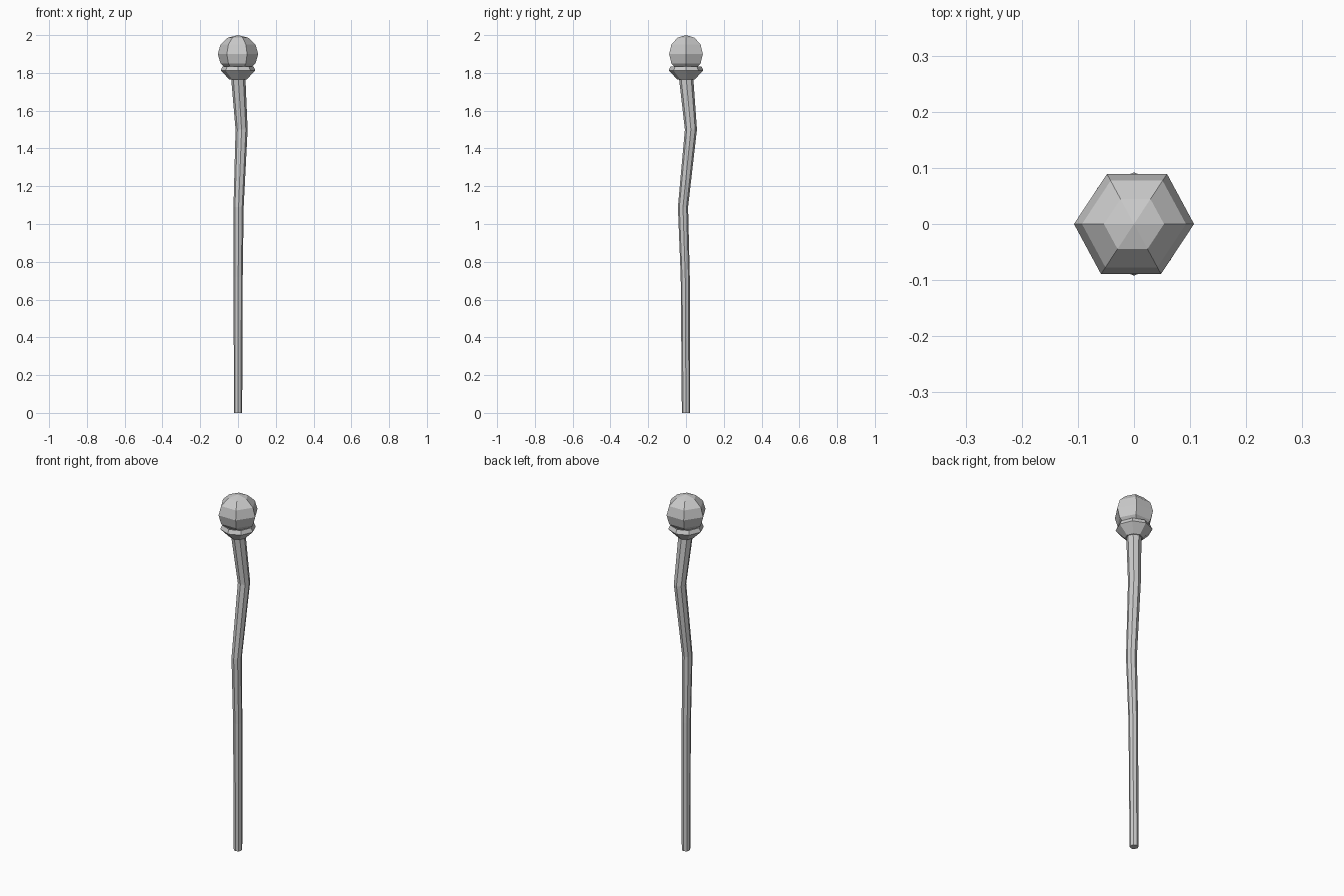
import bpy, bmesh
from math import cos, sin, pi

if "Cube" in bpy.data.objects:
    bpy.data.objects.remove(bpy.data.objects["Cube"])


def loft(name, rings, sides, turn=0.0):
    """Skin a stack of (x, y, z, radius) rings with flat faces and end caps."""
    bm = bmesh.new()
    loops = []
    for x, y, z, r in rings:
        loops.append([bm.verts.new((x + r * cos(turn + 2 * pi * i / sides),
                                    y + r * sin(turn + 2 * pi * i / sides), z))
                      for i in range(sides)])
    for a, b in zip(loops, loops[1:]):
        for i in range(sides):
            j = (i + 1) % sides
            bm.faces.new((a[i], a[j], b[j], b[i]))
    bm.faces.new(loops[0][::-1])
    bm.faces.new(loops[-1])
    mesh = bpy.data.meshes.new(name)
    bm.to_mesh(mesh)
    bm.free()
    obj = bpy.data.objects.new(name, mesh)
    bpy.context.collection.objects.link(obj)
    return obj


# Crooked tapering shaft
loft("shaft", [(0, 0, 0, 0.022),
               (0.001, -0.004, 0.72, 0.024),
               (0.003, -0.016, 1.09, 0.027),
               (0.019, 0.026, 1.50, 0.032),
               (0.001, 0, 1.78, 0.038)], 8)

# Flared cup holding the orb
loft("cup", [(0, 0, 1.765, 0.045),
             (0, 0, 1.812, 0.092),
             (0, 0, 1.834, 0.082),
             (0, 0, 1.826, 0.060)], 8)

# Faceted orb
bpy.ops.mesh.primitive_uv_sphere_add(segments=6, ring_count=6, radius=1,
                                     location=(0, 0, 1.9))
orb = bpy.context.object
orb.name = "orb"
orb.scale = (0.107, 0.103, 0.1)
bpy.ops.object.transform_apply(location=False, rotation=False, scale=True)

# Orient the orb so two corners lie on the x axis
for v in orb.data.vertices:
    if abs(v.co.x) < 1e-4 and abs(v.co.y) > 0.09:
        for w in orb.data.vertices:
            x, y = w.co.x / 0.107, w.co.y / 0.103
            w.co.x, w.co.y = y * 0.107, -x * 0.103
        break

# Slight skew seen from above
for v in orb.data.vertices:
    v.co.x += 0.06 * v.co.y
